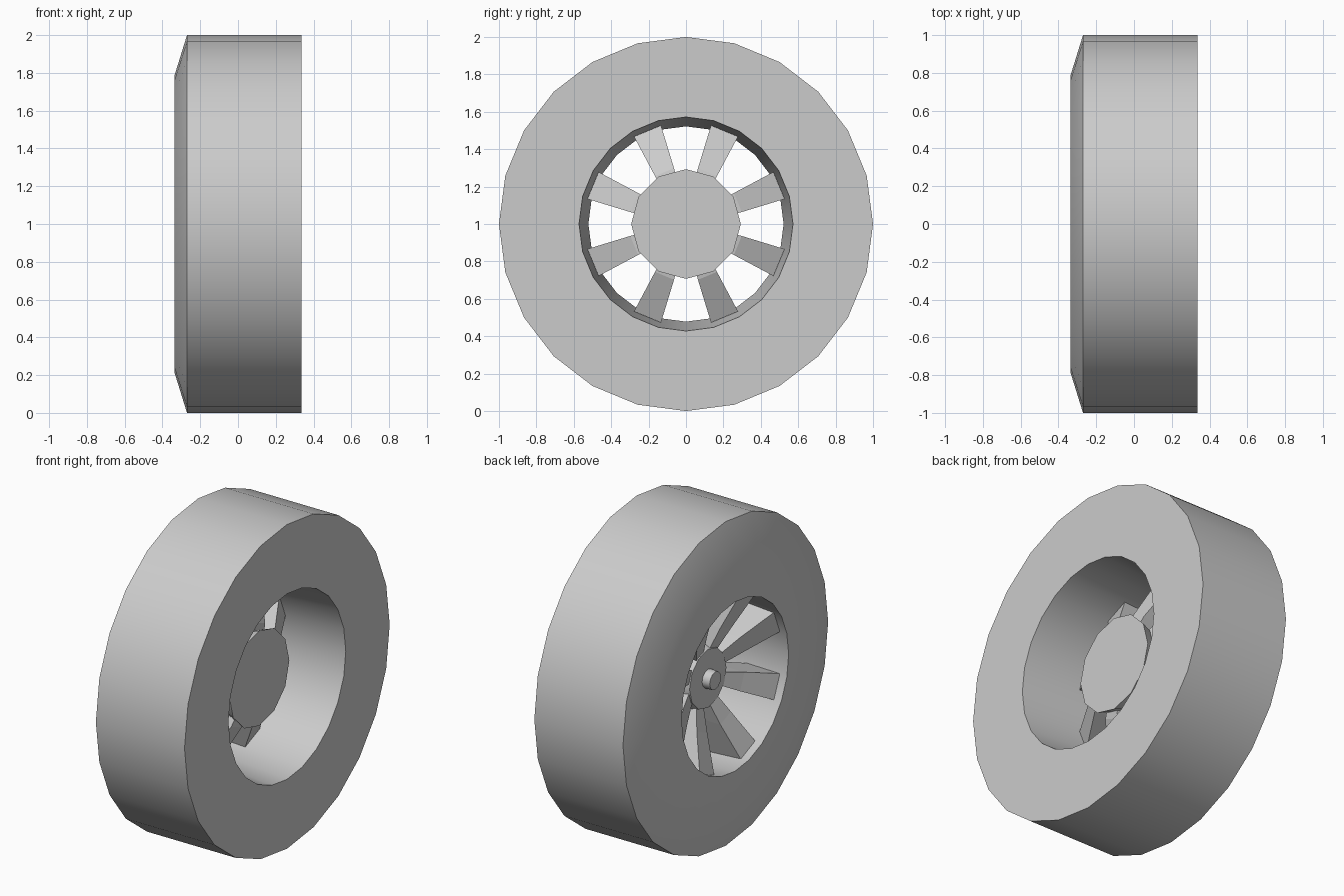
import bpy, bmesh, math
from mathutils import Vector

if "Cube" in bpy.data.objects:
    bpy.data.objects.remove(bpy.data.objects["Cube"], do_unlink=True)

grey = bpy.data.materials.new("plain_grey")
grey.use_nodes = True
colour = (0.6, 0.6, 0.6, 1)
grey.diffuse_color = colour
grey.node_tree.nodes["Principled BSDF"].inputs["Base Color"].default_value = colour


def finish(name, bm, smooth=True):
    bmesh.ops.recalc_face_normals(bm, faces=bm.faces)
    mesh = bpy.data.meshes.new(name)
    bm.to_mesh(mesh)
    bm.free()
    mesh.materials.append(grey)
    ob = bpy.data.objects.new(name, mesh)
    ob.location.z = 1
    bpy.context.collection.objects.link(ob)
    if smooth:
        bpy.ops.object.select_all(action='DESELECT')
        ob.select_set(True)
        bpy.context.view_layer.objects.active = ob
        bpy.ops.object.shade_smooth_by_angle(angle=math.radians(32))
    return ob


def polar(x, r, a, side=0):
    """Point on the wheel axis frame, shifted sideways along the tangent."""
    c, s = math.cos(a), math.sin(a)
    return Vector((x, r * c - side * s, r * s + side * c))


def lathe(name, profile, sides, closed):
    """Turn (x, radius) points about x; cap the ends if the profile is open."""
    bm = bmesh.new()
    rings = [[bm.verts.new(polar(x, r, math.tau * i / sides)) for i in range(sides)]
             for x, r in profile]
    pairs = list(zip(rings, rings[1:]))
    if closed:
        pairs.append((rings[-1], rings[0]))
    else:
        bm.faces.new(rings[0])
        bm.faces.new(rings[-1])
    for a, b in pairs:
        for i in range(sides):
            j = (i + 1) % sides
            bm.faces.new((a[i], a[j], b[j], b[i]))
    return finish(name, bm)


# Tyre with a chamfered outer side and a tapering bore
lathe("tyre", [(0.335, 0.572), (0.335, 1), (-0.27, 1), (-0.335, 0.79), (-0.335, 0.522)], 24, True)

# Hub and its small centre cap
lathe("hub", [(0.145, 0.293), (-0.15, 0.18)], 12, False)
lathe("hub_cap", [(-0.14, 0.058), (-0.2, 0.055)], 12, False)

# Spokes: sections of (radius, front x, back x, half width), hub to rim
sections = [(0.14, -0.13, 0.1, 0.035), (0.3, -0.19, 0.07, 0.055), (0.538, -0.29, -0.045, 0.078)]
bm = bmesh.new()
for k in range(8):
    a = math.tau * (k + 0.5) / 8
    loops = [[bm.verts.new(polar(x, r, a, w * s))
              for x, s in ((front, -1), (front, 1), (back, 1), (back, -1))]
             for r, front, back, w in sections]
    for p, q in zip(loops, loops[1:]):
        for i in range(4):
            j = (i + 1) % 4
            bm.faces.new((p[i], p[j], q[j], q[i]))
    bm.faces.new(loops[0])
    bm.faces.new(loops[-1])
finish("spokes", bm, smooth=False)
